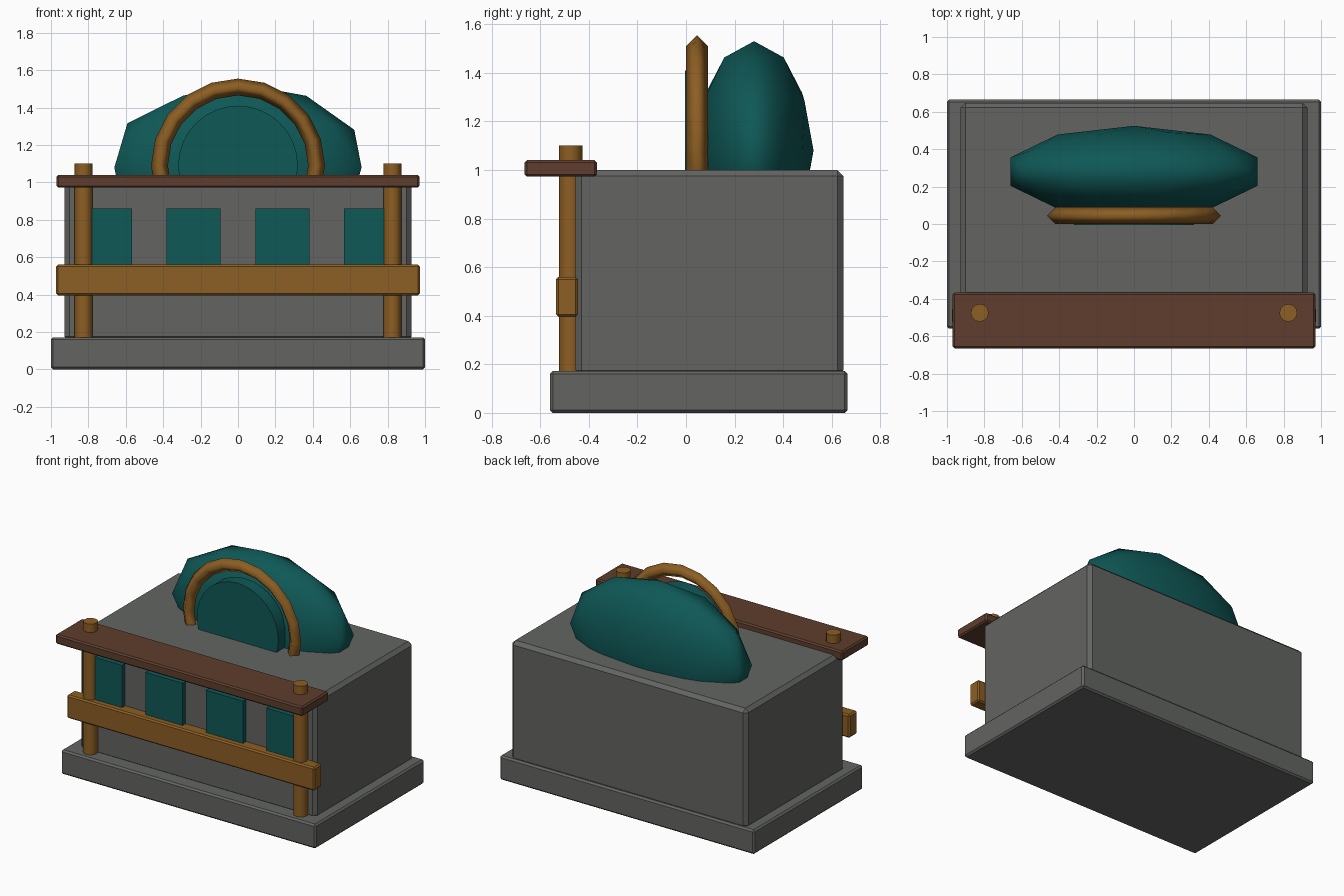
import bpy, math

if "Cube" in bpy.data.objects:
    bpy.data.objects.remove(bpy.data.objects["Cube"])

def mat(name, rgb):
    m = bpy.data.materials.new(name)
    m.diffuse_color = (*rgb, 1)
    m.use_nodes = True
    m.node_tree.nodes["Principled BSDF"].inputs["Base Color"].default_value = m.diffuse_color
    return m

STONE = mat("stone grey", (0.125, 0.13, 0.122))
TEAL = mat("teal", (0.0045, 0.098, 0.094))
WOOD = mat("golden wood", (0.265, 0.113, 0.017))
DARK = mat("dark wood", (0.112, 0.048, 0.026))

def finish(name, m, smooth=None):
    o = bpy.context.object
    o.name = name
    o.data.materials.append(m)
    if smooth:
        bpy.ops.object.shade_smooth_by_angle(angle=math.radians(smooth))
    return o

def box(name, m, x, y, z, bevel=0.0):
    """Box from (min, max) ranges with a single-segment chamfer."""
    bpy.ops.mesh.primitive_cube_add(size=1)
    o = finish(name, m)
    for v in o.data.vertices:
        v.co = [r[0] + (c + 0.5) * (r[1] - r[0]) for c, r in zip(v.co, (x, y, z))]
    if bevel:
        b = o.modifiers.new("chamfer", 'BEVEL')
        b.width, b.segments = bevel, 1
    return o

# Masonry: plinth and main block
box("plinth", STONE, (-1, 1), (-0.56, 0.665), (0, 0.172), 0.012)
box("main_block", STONE, (-0.927, 0.927), (-0.455, 0.648), (0.15, 1.0), 0.025)

# Front window panels
for i, x in enumerate((-0.7125, -0.2375, 0.2375, 0.7125)):
    box(f"window_panel_{i + 1}", TEAL, (x - 0.145, x + 0.145), (-0.49, -0.44), (0.44, 0.86))

# Porch: shelf roof, rail board and two posts
box("porch_roof", DARK, (-0.97, 0.97), (-0.665, -0.367), (0.972, 1.04), 0.01)
box("rail_board", WOOD, (-0.972, 0.972), (-0.535, -0.445), (0.395, 0.56), 0.01)
for side, x in (("left", -0.825), ("right", 0.825)):
    bpy.ops.mesh.primitive_cylinder_add(vertices=12, radius=0.048, depth=0.95,
                                        location=(x, -0.475, 0.625))
    finish(f"{side}_post", WOOD, 40)

# Rooftop dome: stretched icosphere sunk into the block
bpy.ops.mesh.primitive_ico_sphere_add(subdivisions=2, radius=1, location=(0, 0.28, 1.08))
dome = finish("dome", TEAL)
dome.scale = (0.695, 0.245, 0.45)
bpy.ops.object.shade_smooth()

# Round panel on the front of the dome
bpy.ops.mesh.primitive_cylinder_add(vertices=32, radius=0.32, depth=0.09,
                                    location=(0, 0.04, 1.09), rotation=(math.pi / 2, 0, 0))
finish("dome_round_panel", TEAL, 40)

# Arch around the round panel: diamond-section ring, lower part inside the block
bpy.ops.mesh.primitive_torus_add(major_segments=20, minor_segments=4, major_radius=0.42,
                                 minor_radius=0.045, location=(0, 0.045, 1.09),
                                 rotation=(math.pi / 2, 0, 0))
finish("dome_arch", WOOD)
bpy.ops.object.shade_smooth()
